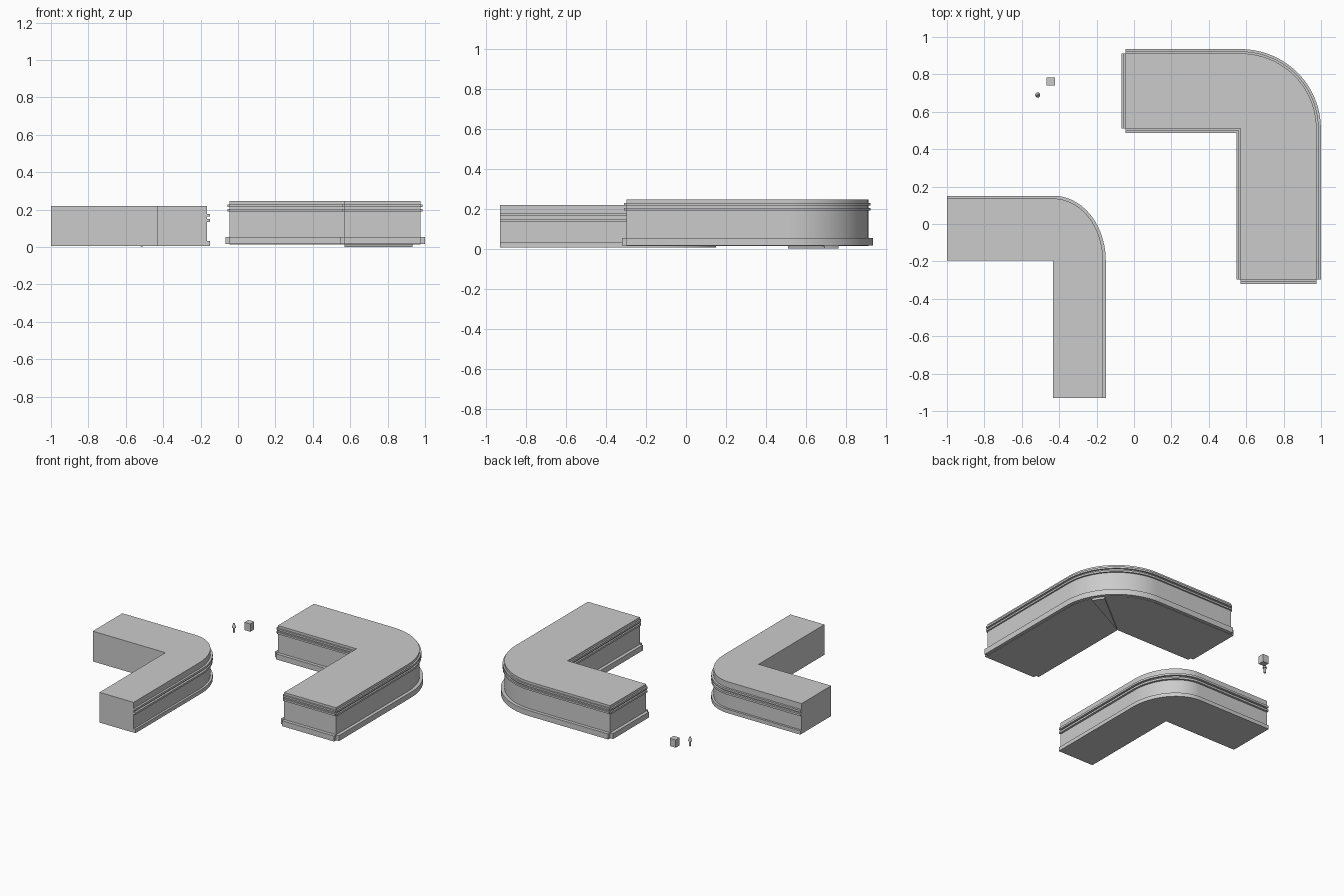
import bpy, bmesh, math

if "Cube" in bpy.data.objects:
    bpy.data.objects.remove(bpy.data.objects["Cube"])


def prism(name, pts, z0, z1):
    """Extrude a flat outline between two heights."""
    bm = bmesh.new()
    face = bm.faces.new([bm.verts.new((x, y, z0)) for x, y in pts])
    res = bmesh.ops.extrude_face_region(bm, geom=[face])
    up = [v for v in res["geom"] if isinstance(v, bmesh.types.BMVert)]
    bmesh.ops.translate(bm, verts=up, vec=(0, 0, z1 - z0))
    bmesh.ops.recalc_face_normals(bm, faces=bm.faces)
    me = bpy.data.meshes.new(name)
    bm.to_mesh(me)
    bm.free()
    ob = bpy.data.objects.new(name, me)
    bpy.context.collection.objects.link(ob)
    bpy.ops.object.select_all(action='DESELECT')
    bpy.context.view_layer.objects.active = ob
    ob.select_set(True)
    bpy.ops.object.shade_smooth_by_angle(angle=math.radians(30))
    return ob


def arc(cx, cy, rx, ry, a0, a1, n):
    return [(cx + rx * math.cos(math.radians(a0 + (a1 - a0) * i / n)),
             cy + ry * math.sin(math.radians(a0 + (a1 - a0) * i / n))) for i in range(n + 1)]


class Corner:
    """L-shaped run: inner corner (cx, cy), arm widths rx, ry, arm ends x0, y0."""

    def __init__(self, cx, cy, rx, ry, x0, y0):
        self.cx, self.cy, self.rx, self.ry, self.x0, self.y0 = cx, cy, rx, ry, x0, y0

    def outer(self, d=0):
        rx, ry = self.rx + d, self.ry + d
        return ([(self.x0, self.cy + ry)] + arc(self.cx, self.cy, rx, ry, 90, 0, 28)
                + [(self.cx + rx, self.y0)])

    def inner(self, d=0):
        return [(self.cx - d, self.y0), (self.cx - d, self.cy - d), (self.x0, self.cy - d)]

    def body(self, name, z0, z1):
        prism(name, self.outer() + self.inner(), z0, z1)

    def outer_trim(self, name, d, z0, z1):
        prism(name, self.outer(d) + self.outer()[::-1], z0, z1)

    def all_trim(self, name, d, z0, z1):
        self.outer_trim(name + "_outer", d, z0, z1)
        prism(name + "_inner", self.inner(d) + self.inner()[::-1], z0, z1)
        x0, y0, cx, cy = self.x0, self.y0, self.cx, self.cy
        prism(name + "_left_end", [(x0 - d, cy), (x0, cy), (x0, cy + self.ry),
                                   (x0 - d, cy + self.ry)], z0, z1)
        prism(name + "_front_end", [(cx, y0 - d), (cx + self.rx, y0 - d),
                                    (cx + self.rx, y0), (cx, y0)], z0, z1)


# Small corner counter, trimmed on its outer side
small = Corner(-0.432, -0.195, 0.266, 0.331, -1.0, -0.93)
small.body("small_counter_body", 0.005, 0.219)
small.outer_trim("small_base_trim", 0.015, 0.005, 0.032)
small.outer_trim("small_lower_moulding", 0.015, 0.135, 0.149)
small.outer_trim("small_upper_moulding", 0.015, 0.162, 0.176)

# Large corner counter, trimmed all the way round
large = Corner(0.57, 0.51, 0.406, 0.402, -0.045, -0.298)
large.body("large_counter_body", 0.013, 0.245)
large.all_trim("large_base_trim", 0.023, 0.015, 0.054)
large.all_trim("large_lower_moulding", 0.011, 0.19, 0.203)
large.all_trim("large_upper_moulding", 0.011, 0.215, 0.228)

# Thin wedge hanging below the large corner
prism("corner_wedge", [(0.57, 0.51)] + arc(0.57, 0.51, 0.406, 0.402, 27, 39, 4), 0.0, 0.014)

# Loose block
prism("loose_block", [(-0.468, 0.74), (-0.422, 0.74), (-0.422, 0.784), (-0.468, 0.784)],
      0.012, 0.067)

# Loose peg: stem with a pointed head
px, py = -0.515, 0.69
prism("peg_stem", arc(px, py, 0.007, 0.007, 0, 330, 11), 0.002, 0.04)
bpy.ops.mesh.primitive_cone_add(vertices=12, radius1=0.014, radius2=0.004, depth=0.03,
                                location=(px, py, 0.053))
bpy.context.object.name = "peg_head"
